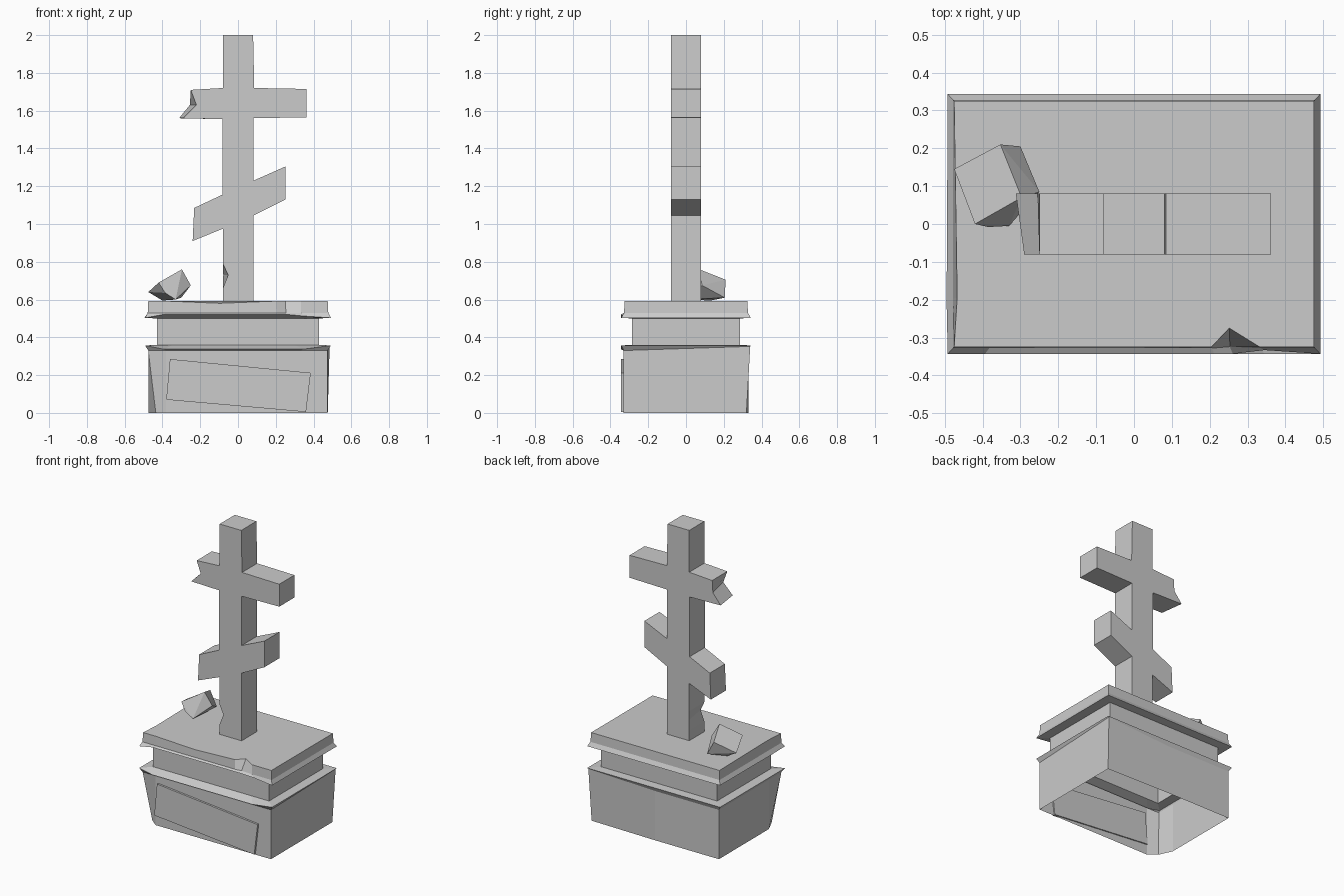
import bpy, bmesh
from mathutils import Vector

if "Cube" in bpy.data.objects:
    bpy.data.objects.remove(bpy.data.objects["Cube"])


def finish(name, bm):
    bmesh.ops.recalc_face_normals(bm, faces=bm.faces)
    mesh = bpy.data.meshes.new(name)
    bm.to_mesh(mesh)
    bm.free()
    obj = bpy.data.objects.new(name, mesh)
    bpy.context.collection.objects.link(obj)
    return obj


def loft(name, rings, cap_first=True):
    """Join closed loops of equal length into a flat-shaded surface."""
    bm = bmesh.new()
    loops = [[bm.verts.new(p) for p in ring] for ring in rings]
    for a, b in zip(loops, loops[1:]):
        n = len(a)
        for i in range(n):
            j = (i + 1) % n
            bm.faces.new((a[i], a[j], b[j], b[i]))
    if cap_first:
        bm.faces.new(loops[0][::-1])
    bm.faces.new(loops[-1])
    return finish(name, bm)


# Pedestal: open-bottomed shell with flared ledge, neck and cap
outline = [(-1, -1), (-.8, -1), (-.2, -1), (.43, -1), (.53, -1), (.7, -1),
           (1, -1), (1, 1), (0, 1), (-1, 1), (-1, -.6)]
levels = [(.475, .330, 0), (.475, .330, .33), (.492, .343, .357), (.430, .285, .36),
          (.430, .285, .50), (.492, .343, .503), (.478, .328, .53), (.475, .325, .592)]
# Damage: (level, outline point) -> offset
damage = {(0, 0): (.04, .045, 0), (0, 7): (0, -.01, 0),      # chipped bottom corner
          (1, 7): (.01, .010, .022),
          (7, 4): (0, .05, 0), (6, 4): (0, .004, 0),          # notch in cap edge
          (7, 2): (0, 0, -.012), (7, 10): (.008, 0, 0),
          (5, 5): (0, .010, .01), (5, 10): (-.003, 0, 0)}
for i in range(1, 6):                                         # worn front lips
    damage[(2, i)] = (0, 0, -.02)
    damage.setdefault((5, i), (0, 0, .018))
rings = []
for k, (hx, hy, z) in enumerate(levels):
    rings.append([Vector((fx * hx, fy * hy, z)) + Vector(damage.get((k, i), (0, 0, 0)))
                  for i, (fx, fy) in enumerate(outline)])
loft("pedestal", rings, cap_first=False)

# Cross: one outline, extruded front to back
profile = [(-.08, .585), (.083, .585), (.083, 1.045), (.252, 1.13), (.252, 1.305),
           (.083, 1.23), (.083, 1.56), (.362, 1.565), (.362, 1.715), (.086, 1.72),
           (.08, 2), (-.08, 2), (-.08, 1.72), (-.25, 1.71), (-.22, 1.63), (-.29, 1.56),
           (-.083, 1.555), (-.083, 1.155), (-.232, 1.085), (-.24, .91), (-.08, .975),
           (-.08, .79), (-.052, .73), (-.08, .66)]
back_shift = {14: -.035, 15: -.022, 22: -.026}                # broken arm end and post chip
front = [(x, -.08, z) for x, z in profile]
back = [(x + back_shift.get(i, 0), .08, z) for i, (x, z) in enumerate(profile)]
loft("cross", [front, back])

# Tilted plaque on the front face
plaque = [(-.38, .07), (.36, .005), (.385, .212), (-.36, .285)]
loft("plaque", [[(x, y, z) for x, z in plaque] for y in (-.343, -.322)])

# Fallen fragment of the arm lying on the cap
bm = bmesh.new()
for p in [(-.475, .145, .64), (-.353, .21, .705), (-.297, .07, .76), (-.42, 0, .69),
          (-.30, .205, .61), (-.25, .085, .675), (-.33, -.005, .60), (-.40, .13, .595),
          (-.385, -.008, .635)]:
    bm.verts.new(p)
bmesh.ops.convex_hull(bm, input=bm.verts)
bmesh.ops.dissolve_limit(bm, angle_limit=.08, verts=bm.verts, edges=bm.edges)
finish("broken_fragment", bm)
